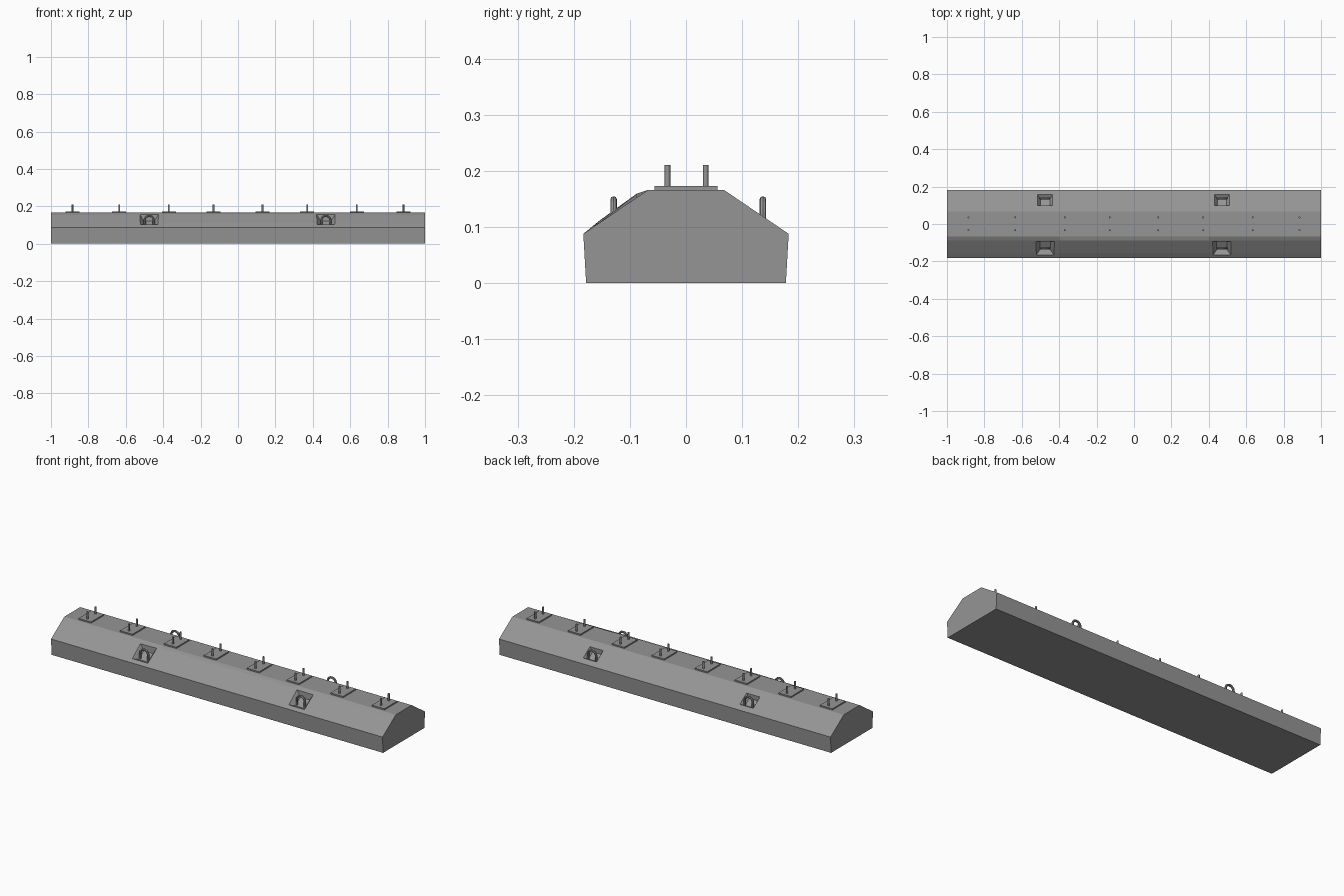
import bpy, bmesh, math
from mathutils import Matrix, Vector

cube = bpy.data.objects.get("Cube")
if cube:
    bpy.data.objects.remove(cube, do_unlink=True)


def material(name, value):
    mat = bpy.data.materials.new(name)
    mat.use_nodes = True
    color = (value, value, value, 1)
    mat.diffuse_color = color
    mat.node_tree.nodes["Principled BSDF"].inputs["Base Color"].default_value = color
    return mat


concrete = material("concrete_grey", 0.30)


def finish(name, bm, smooth=False):
    bmesh.ops.recalc_face_normals(bm, faces=bm.faces)
    mesh = bpy.data.meshes.new(name)
    bm.to_mesh(mesh)
    bm.free()
    mesh.materials.append(concrete)
    obj = bpy.data.objects.new(name, mesh)
    bpy.context.collection.objects.link(obj)
    if smooth:
        bpy.ops.object.select_all(action="DESELECT")
        obj.select_set(True)
        bpy.context.view_layer.objects.active = obj
        bpy.ops.object.shade_smooth_by_angle(angle=math.radians(40))
    return obj


# Sleeper body: lofted section whose front shoulder swells along the middle
def section(swell):
    return [(-0.178, 0), (0.178, 0), (0.183, 0.088), (0.068, 0.166),
            (-0.068, 0.166), (-0.088, 0.1525 + 0.007 * swell),
            (-0.155, 0.107 + 0.004 * swell), (-0.183, 0.088)]


bm = bmesh.new()
rings = [[bm.verts.new((x, y, z)) for y, z in section(s)]
         for x, s in ((-1, 0), (-0.4, 1), (0.4, 1), (1, 0))]
for a, b in zip(rings, rings[1:]):
    for i in range(len(a)):
        j = (i + 1) % len(a)
        bm.faces.new((a[i], a[j], b[j], b[i]))
bm.faces.new(rings[0])
bm.faces.new(rings[-1])
body = finish("sleeper_body", bm)

# Tapered lifting pockets cut square to the sloping shoulders
SLOPE = math.atan2(0.078, 0.115)
HOOK_X = (-0.475, 0.47)


def pocket_cutter(name, x, side):
    mouth, length = (0.09, 0.085) if side < 0 else (0.08, 0.07)
    bm = bmesh.new()
    bmesh.ops.create_cube(bm, size=1)
    for v in bm.verts:
        grow = 1.2 if v.co.z > 0 else 0.62
        v.co = Vector((v.co.x * mouth * grow, v.co.y * length * grow,
                       0.011 if v.co.z > 0 else -0.022))
    y = side * 0.128
    z = 0.088 + (0.183 - abs(y)) * math.tan(SLOPE)
    bm.transform(Matrix.Translation((x, y, z)) @ Matrix.Rotation(-side * SLOPE, 4, "X"))
    cutter = finish(name, bm)
    cutter.hide_render = True
    cutter.hide_viewport = True
    cutter.display_type = "WIRE"
    cut = body.modifiers.new(name, "BOOLEAN")
    cut.operation = "DIFFERENCE"
    cut.solver = "EXACT"
    cut.object = cutter


# Lifting loops: upright arches swept by a round bar
def lifting_loop(name, x, y):
    radius, bar, top, foot = 0.024, 0.006, 0.155, 0.085
    spring = top - radius - bar
    path = [(radius, foot)]
    path += [(radius * math.cos(t * math.pi / 10), spring + radius * math.sin(t * math.pi / 10))
             for t in range(11)]
    path.append((-radius, foot))
    bm = bmesh.new()
    rings = []
    for i, (px, pz) in enumerate(path):
        t = min(max(i - 1, 0), 10) * math.pi / 10
        out = Vector((math.cos(t), 0, math.sin(t)))
        rings.append([bm.verts.new(Vector((x + px, y, pz))
                      + bar * (math.cos(k * math.pi / 4) * out
                               + math.sin(k * math.pi / 4) * Vector((0, 1, 0))))
                      for k in range(8)])
    for a, b in zip(rings, rings[1:]):
        for k in range(8):
            m = (k + 1) % 8
            bm.faces.new((a[k], a[m], b[m], b[k]))
    bm.faces.new(rings[0])
    bm.faces.new(rings[-1])
    finish(name, bm, smooth=True)


for side, label, loop_y in ((-1, "front", -0.129), (1, "back", 0.137)):
    for n, x in enumerate(HOOK_X, 1):
        pocket_cutter(f"{label}_pocket_cutter_{n}", x, side)
        lifting_loop(f"{label}_lifting_loop_{n}", x, loop_y)

# Rail base plates, each with a pair of upright studs
for n, x in enumerate((-0.885, -0.635, -0.37, -0.13, 0.13, 0.37, 0.635, 0.885), 1):
    bm = bmesh.new()
    bmesh.ops.create_cube(bm, size=1, matrix=Matrix.Translation((x, 0, 0.1685))
                          @ Matrix.Diagonal((0.075, 0.112, 0.009, 1)))
    finish(f"base_plate_{n}", bm)
    bm = bmesh.new()
    for y in (-0.033, 0.035):
        bmesh.ops.create_cone(bm, cap_ends=True, segments=12, radius1=0.005, radius2=0.005,
                              depth=0.043, matrix=Matrix.Translation((x, y, 0.1895)))
    finish(f"plate_studs_{n}", bm, smooth=True)
